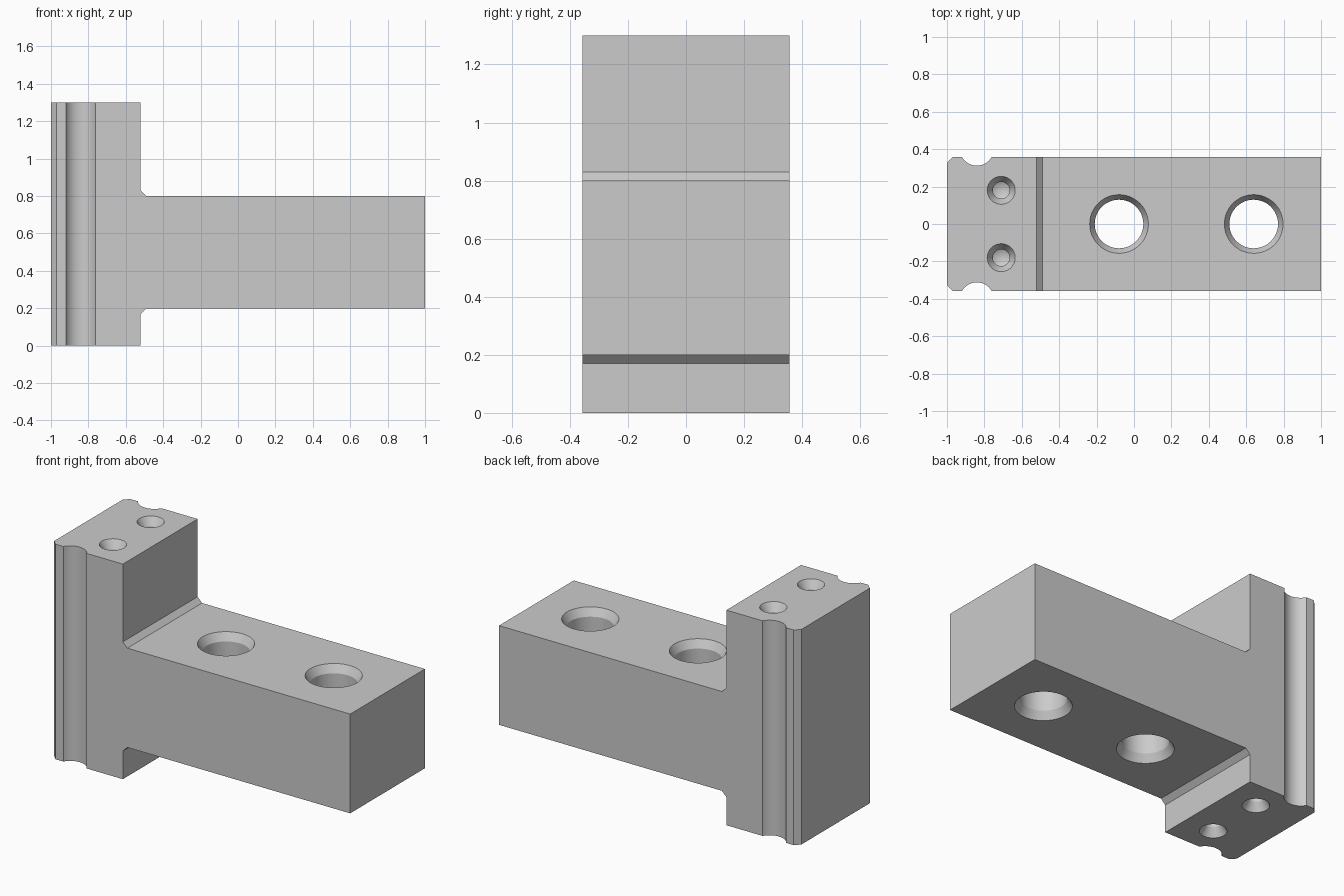
import bpy, bmesh, math

old = bpy.data.objects.get("Cube")
if old:
    bpy.data.objects.remove(old, do_unlink=True)

HALF_Y, TOP, BACK, STEP = 0.357, 1.3, -1.0, -0.52
ARM_LOW, ARM_HIGH, CHAMFER = 0.2, 0.8, 0.03

steel = bpy.data.materials.new("plain grey steel")
steel.use_nodes = True
grey = (0.6, 0.6, 0.6, 1)
steel.diffuse_color = grey
steel.node_tree.nodes["Principled BSDF"].inputs["Base Color"].default_value = grey


def make_object(name, bm):
    bmesh.ops.recalc_face_normals(bm, faces=bm.faces)
    mesh = bpy.data.meshes.new(name)
    bm.to_mesh(mesh)
    bm.free()
    mesh.materials.append(steel)
    obj = bpy.data.objects.new(name, mesh)
    bpy.context.collection.objects.link(obj)
    return obj


def lathe(name, x, y, profile, sides=48):
    """Closed solid turned about a vertical axis; zero radius gives a point."""
    bm = bmesh.new()
    rings = []
    for r, z in profile:
        count = sides if r > 0 else 1
        rings.append([bm.verts.new((x + r * math.cos(math.tau * i / sides),
                                    y + r * math.sin(math.tau * i / sides), z))
                      for i in range(count)])
    for a, b in zip(rings, rings[1:]):
        for i in range(sides):
            j = (i + 1) % sides
            corners = [a[i % len(a)], a[j % len(a)], b[j % len(b)], b[i % len(b)]]
            bm.faces.new(list(dict.fromkeys(corners)))
    for ring in (rings[0], rings[-1]):
        if len(ring) > 1:
            bm.faces.new(ring)
    return make_object(name, bm)


# T-shaped body: side outline with chamfered inner corners
outline = [(BACK, 0), (STEP, 0), (STEP, ARM_LOW - CHAMFER), (STEP + CHAMFER, ARM_LOW),
           (1, ARM_LOW), (1, ARM_HIGH), (STEP + CHAMFER, ARM_HIGH),
           (STEP, ARM_HIGH + CHAMFER), (STEP, TOP), (BACK, TOP)]
bm = bmesh.new()
face = bm.faces.new([bm.verts.new((x, -HALF_Y, z)) for x, z in outline])
extruded = bmesh.ops.extrude_face_region(bm, geom=[face])["geom"]
bmesh.ops.translate(bm, vec=(0, 2 * HALF_Y, 0),
                    verts=[v for v in extruded if isinstance(v, bmesh.types.BMVert)])
body = make_object("tee_block", bm)

cutters = []

# Countersunk through holes in the arm
R, WIDE, SINK, OVER = 0.13, 0.157, 0.047, 0.1
flare = WIDE + OVER * (WIDE - R) / SINK
for x in (-0.08, 0.64):
    cutters.append(lathe("bolt_hole_cutter", x, 0, [
        (flare, ARM_LOW - OVER), (R, ARM_LOW + SINK),
        (R, ARM_HIGH - SINK), (flare, ARM_HIGH + OVER)]))

for side in (-1, 1):
    # Centre-drilled holes in both ends of the head
    for z, up in ((TOP, 1), (0, -1)):
        drill = [(0.105, 0.05), (0.075, 0), (0.045, -0.05), (0.045, -0.11), (0, -0.135)]
        cutters.append(lathe("centre_hole_cutter", -0.71, side * 0.18,
                             [(r, z + up * d) for r, d in drill], 32))
    # Round side groove and back corner chamfer along the head
    ends = (-OVER, TOP + OVER)
    cutters.append(lathe("groove_cutter", -0.84, side * 0.403,
                         [(0.091, z) for z in ends], 64))
    cutters.append(lathe("corner_cutter", BACK, side * HALF_Y,
                         [(CHAMFER, z) for z in ends], 4))

bpy.ops.object.select_all(action="DESELECT")
body.select_set(True)
bpy.context.view_layer.objects.active = body
for cutter in cutters:
    cutter.hide_render = True
    cut = body.modifiers.new("cut", "BOOLEAN")
    cut.operation = "DIFFERENCE"
    cut.solver = "EXACT"
    cut.object = cutter
    bpy.ops.object.modifier_apply(modifier=cut.name)
for cutter in cutters:
    bpy.data.objects.remove(cutter, do_unlink=True)

bpy.ops.object.shade_smooth_by_angle(angle=math.radians(25))
